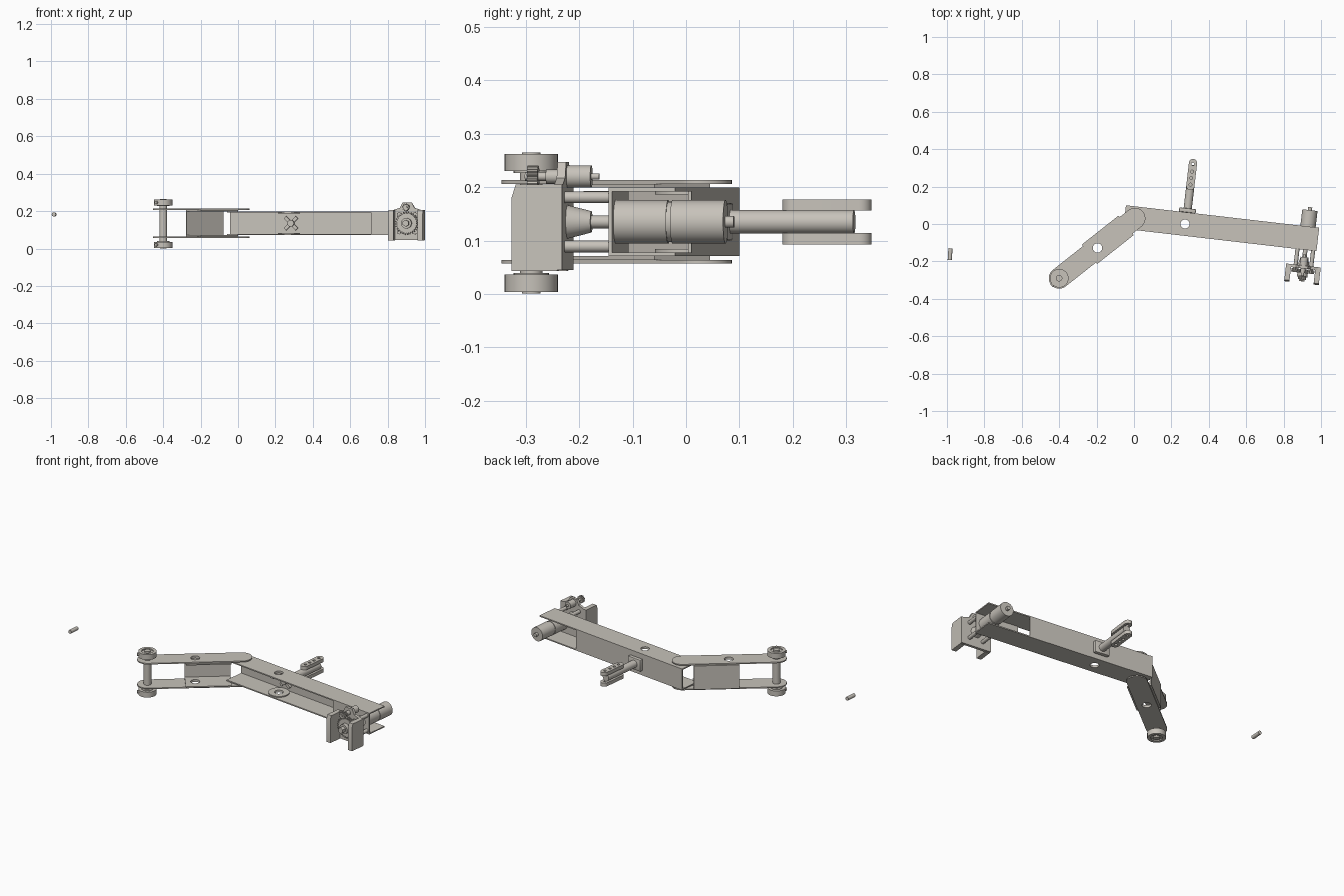
import bpy, bmesh, math
from mathutils import Matrix, Vector

if "Cube" in bpy.data.objects:
    bpy.data.objects.remove(bpy.data.objects["Cube"])

metal = bpy.data.materials.new("warm_grey_metal")
metal.diffuse_color = (0.57, 0.54, 0.49, 1)
metal.use_nodes = True
metal.node_tree.nodes["Principled BSDF"].inputs["Base Color"].default_value = metal.diffuse_color

ZC = 0.135
ARM = Matrix.Translation((-0.043, 0.10, ZC)) @ Matrix.Rotation(math.radians(-6.64), 4, 'Z')
LINK = Matrix.Translation((0.005, 0.03, ZC)) @ Matrix.Rotation(math.radians(218.3), 4, 'Z')
WORLD = Matrix.Identity(4)


def finish(name, bm, m):
    bmesh.ops.recalc_face_normals(bm, faces=bm.faces)
    bm.transform(m)
    me = bpy.data.meshes.new(name)
    bm.to_mesh(me)
    bm.free()
    me.materials.append(metal)
    me.shade_smooth()
    me.set_sharp_from_angle(angle=math.radians(35))
    ob = bpy.data.objects.new(name, me)
    bpy.context.collection.objects.link(ob)
    return ob


def box(name, m, lo, hi, bevel=0):
    bm = bmesh.new()
    lo, hi = Vector(lo), Vector(hi)
    bmesh.ops.create_cube(bm, size=1)
    for v in bm.verts:
        v.co = Vector([(lo[i] + hi[i]) / 2 + v.co[i] * (hi[i] - lo[i]) for i in range(3)])
    if bevel:
        bmesh.ops.bevel(bm, geom=bm.edges[:], offset=bevel, segments=2, affect='EDGES', profile=0.5)
    return finish(name, bm, m)


def cyl(name, m, a, b, r, r2=None, n=32):
    a, b = Vector(a), Vector(b)
    bm = bmesh.new()
    bmesh.ops.create_cone(bm, cap_ends=True, segments=n, radius1=r,
                          radius2=r if r2 is None else r2, depth=(b - a).length)
    rot = (b - a).to_track_quat('Z', 'Y').to_matrix().to_4x4()
    bm.transform(Matrix.Translation((a + b) / 2) @ rot)
    return finish(name, bm, m)


def prism(name, m, outline, z0, z1, holes=()):
    """Flat plate from an outline with optional hole loops."""
    bm = bmesh.new()
    edges = []
    for loop in [outline, *holes]:
        vs = [bm.verts.new((x, y, z0)) for x, y in loop]
        edges += [bm.edges.new((vs[i - 1], vs[i])) for i in range(len(vs))]
    bmesh.ops.triangle_fill(bm, edges=edges, use_beauty=True)
    ext = bmesh.ops.extrude_face_region(bm, geom=bm.faces[:], use_keep_orig=True)
    for v in ext['geom']:
        if isinstance(v, bmesh.types.BMVert):
            v.co.z = z1
    return finish(name, bm, m)


def circle(x, y, r, n=32):
    return [(x + r * math.cos(2 * math.pi * i / n), y + r * math.sin(2 * math.pi * i / n)) for i in range(n)]


def slot(x0, x1, r, n=16):
    half = [math.pi * (i / n - 0.5) for i in range(n + 1)]
    return ([(x1 + r * math.cos(t), r * math.sin(t)) for t in half]
            + [(x0 - r * math.cos(t), -r * math.sin(t)) for t in half])


def gear(teeth, r_out, r_in):
    pts = []
    for i in range(teeth):
        for f, r in ((0, r_in), (0.2, r_out), (0.45, r_out), (0.65, r_in)):
            t = 2 * math.pi * (i + f) / teeth
            pts.append((r * math.cos(t), r * math.sin(t)))
    return pts


# Main channel arm: web at the back, open front, two flanges with a hole
W, T, H = 0.126, 0.007, 0.064
box("arm_web", ARM, (0, -T, -H), (0.775, 0, H))
flange = [(0, 0), (1.04, 0), (1.04, -W), (0, -W)]
for s, tag in ((1, "top"), (-1, "bottom")):
    prism("arm_flange_" + tag, ARM, flange, s * H, s * (H - T), [circle(0.325, -0.063, 0.024)])
    prism("arm_hole_washer_" + tag, ARM, circle(0.325, -0.063, 0.058), s * (H - T), s * (H - 0.013),
          [circle(0.325, -0.063, 0.024)])
# Front mounting plate with a motor opening
FRONT = Matrix.Rotation(math.radians(90), 4, 'X')   # local (x, z, depth towards front)
prism("arm_front_plate", ARM @ FRONT, [(0.775, -H), (1.04, -H), (1.04, H), (0.775, H)],
      W - T, W, [circle(0.98, 0, 0.03)])

# Link arm: two rounded plates around a short channel
for s, tag in ((1, "top"), (-1, "bottom")):
    prism("link_plate_" + tag, LINK, slot(0, 0.516, 0.056), s * 0.071, s * 0.078, [circle(0.255, 0, 0.025)])
    prism("link_flange_" + tag, LINK, [(0.06, -0.066), (0.31, -0.066), (0.31, 0.066), (0.06, 0.066)],
          s * H, s * 0.071, [circle(0.255, 0, 0.025)])
box("link_web", LINK, (0.06, -0.066, -H), (0.31, -0.059, H))

# Link end axle and stepped collars
E = Matrix.Translation((-0.40, -0.29, 0))
cyl("link_axle", E, (0, 0, 0.03), (0, 0, 0.24), 0.021)
for s, tag in ((1, "top"), (-1, "bottom")):
    z = lambda d: 0.133 + s * d
    prism("collar_" + tag, E, circle(0, 0, 0.05), z(0.097), z(0.129), [circle(0, 0, 0.032)])
    cyl("collar_hub_" + tag, E, (0, 0, z(0.094)), (0, 0, z(0.122)), 0.033)
    cyl("collar_cap_" + tag, E, (0, 0, z(0.12)), (0, 0, z(0.132)), 0.017)
    cyl("collar_screw_" + tag, E, (-0.03, -0.03, z(0.113)), (-0.04, -0.04, z(0.113)), 0.009, n=12)

# Rear rod with base block and two rounded side plates
U = 0.33
box("rod_base", ARM, (U - 0.045, 0, -0.035), (U + 0.045, 0.022, 0.035), 0.004)
cyl("rod", ARM, (U, 0.01, 0), (U, 0.255, 0), 0.022)
SIDE = ARM @ Matrix.Translation((U, 0, 0)) @ Matrix.Rotation(math.radians(90), 4, 'Z')
for s, tag in ((1, "top"), (-1, "bottom")):
    prism("rod_plate_" + tag, SIDE, slot(0.142, 0.266, 0.022), s * 0.021, s * 0.042,
          [circle(c, 0, 0.008, 16) for c in (0.15, 0.185, 0.22, 0.26)])
# Cross-shaped fastener inside the channel
X = ARM @ Matrix.Translation((U, 0, 0))
for k in (45, 135):
    R = X @ Matrix.Rotation(math.radians(k), 4, 'Y')
    box("cross_bar", R, (-0.045, -0.022, -0.009), (0.045, -T, 0.009))
cyl("cross_hub", X, (0, -T, 0), (0, -0.035, 0), 0.018)

# Motor through the arm end
D = ARM @ Matrix.Translation((0.98, 0, 0))
cyl("motor_body", D, (0, -0.119, 0), (0, -0.02, 0), 0.041)
cyl("motor_neck", D, (0, -0.02, 0), (0, -0.012, 0), 0.038)
cyl("motor_rear", D, (0, -0.012, 0), (0, 0.088, 0), 0.041)
cyl("motor_cap", D, (0, 0.088, 0), (0, 0.104, 0), 0.011, n=16)
cyl("drive_shaft", D, (0, -0.119, 0), (0, -0.29, 0), 0.012)
cyl("drive_coupling", D, (0, -0.165, 0), (0, -0.212, 0), 0.02, 0.032)

# Standoff posts
for sx in (-1, 1):
    for sz in (-1, 1):
        cyl("standoff_post", D, (sx * 0.042, -0.119, sz * 0.046), (sx * 0.042, -0.215, sz * 0.046), 0.011, n=20)
        cyl("post_bolt", D, (sx * 0.042, -0.225, sz * 0.046), (sx * 0.042, -0.234, sz * 0.046), 0.014, n=6)

# Gearbox bracket: back plate with peak and two thick side cheeks
F = D @ FRONT
back = [(-0.093, -0.09), (0.093, -0.09), (0.093, 0.065), (0.04, 0.082), (0.024, 0.112),
        (-0.024, 0.112), (-0.04, 0.082), (-0.093, 0.065)]
prism("bracket_back", F, back, 0.21, 0.226, [circle(0, 0, 0.03)])
cheek = [(0.21, -0.08), (0.22, -0.092), (0.305, -0.092), (0.305, 0.045), (0.297, 0.07), (0.21, 0.07)]
YZ = D @ Matrix(((0, 0, 1, 0), (-1, 0, 0, 0), (0, 1, 0, 0), (0, 0, 0, 1)))
for s, tag in ((1, "right"), (-1, "left")):
    prism("bracket_cheek_" + tag, YZ, cheek, s * 0.065, s * 0.093)

# Main gear, hub and small pinion with its own motor
prism("main_gear", F, gear(28, 0.062, 0.053), 0.23, 0.25, [circle(0, 0, 0.012)])
cyl("gear_hub", D, (0, -0.25, 0), (0, -0.272, 0), 0.028)
cyl("gear_nut", D, (0, -0.272, 0), (0, -0.295, 0), 0.018, n=6)
P = F @ Matrix.Translation((0, 0.085, 0))
prism("pinion", P, gear(14, 0.021, 0.016), 0.265, 0.285)
cyl("pinion_shaft", P, (0, 0, 0.22), (0, 0, 0.29), 0.008, n=16)
cyl("pinion_collar", P, (0, 0, 0.226), (0, 0, 0.25), 0.013, n=20)
cyl("small_motor", P, (0, 0, 0.165), (0, 0, 0.212), 0.021)
cyl("small_motor_tip", P, (0, 0, 0.15), (0, 0, 0.167), 0.006, n=12)

# Loose pin far left
cyl("loose_pin", WORLD, (-0.985, -0.192, 0.182), (-0.981, -0.13, 0.182), 0.011, n=20)
